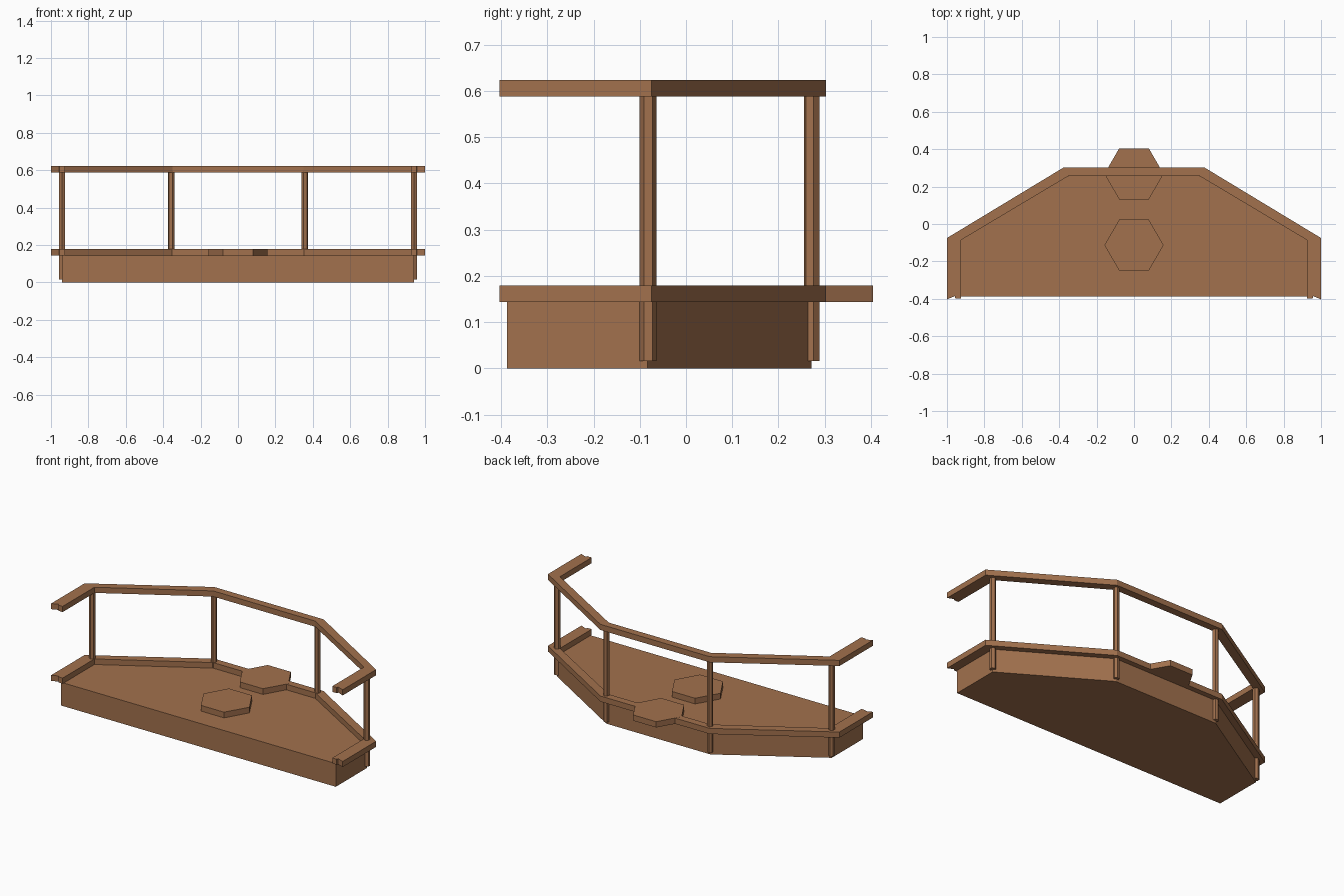
import bpy, bmesh, math

if "Cube" in bpy.data.objects:
    bpy.data.objects.remove(bpy.data.objects["Cube"])

wood = bpy.data.materials.new("warm_brown_wood")
wood.diffuse_color = (0.36, 0.165, 0.075, 1)
wood.use_nodes = True
wood.node_tree.nodes["Principled BSDF"].inputs["Base Color"].default_value = wood.diffuse_color


def prism(name, outline, z0, z1):
    """Extrude a flat outline from z0 up to z1."""
    bm = bmesh.new()
    face = bm.faces.new([bm.verts.new((x, y, z0)) for x, y in outline])
    out = bmesh.ops.extrude_face_region(bm, geom=[face])
    for v in out["geom"]:
        if isinstance(v, bmesh.types.BMVert):
            v.co.z = z1
    bmesh.ops.recalc_face_normals(bm, faces=bm.faces)
    me = bpy.data.meshes.new(name)
    bm.to_mesh(me)
    bm.free()
    me.materials.append(wood)
    ob = bpy.data.objects.new(name, me)
    bpy.context.collection.objects.link(ob)
    return ob


def mirrored(half):
    """Close a right-hand half outline with its mirror image."""
    return half + [(-x, y) for x, y in reversed(half)]


def hexagon(cx, cy, r, turn=0.0):
    return [(cx + r * math.cos(turn + i * math.pi / 3),
             cy + r * math.sin(turn + i * math.pi / 3)) for i in range(6)]


# solid platform
prism("platform", mirrored([(0.942, -0.387), (0.942, -0.083), (0.357, 0.271)]), 0, 0.144)

# bent rails, with small notched ends at the front
outer = [(1.0, -0.403), (1.0, -0.075), (0.375, 0.303)]
inner = [(0.350, 0.257), (0.925, -0.086), (0.925, -0.397),
         (0.955, -0.397), (0.958, -0.386)]
left_outer = [(-x, y) for x, y in reversed(outer)]
left_inner = [(-x, y) for x, y in reversed(inner)]
rail = outer + left_outer + left_inner + inner
for name, z in (("lower_rail", 0.1435), ("upper_rail", 0.588)):
    prism(name, rail, z, z + 0.035)

# six-sided posts at the bends
for side, label in ((1, "right"), (-1, "left")):
    prism("side_post_" + label,
          hexagon(side * 0.942, -0.082, 0.0185, math.pi / 2), 0.016, 0.59)
    prism("back_post_" + label,
          hexagon(side * 0.356, 0.272, 0.0175, math.pi / 2 - side * math.radians(16)),
          0.016, 0.59)

# hexagonal plates on the deck and across the back edge
prism("centre_plate", hexagon(0, -0.113, 0.158), 0.1435, 0.1795)
prism("back_plate", hexagon(0, 0.268, 0.158), 0.1435, 0.1795)
